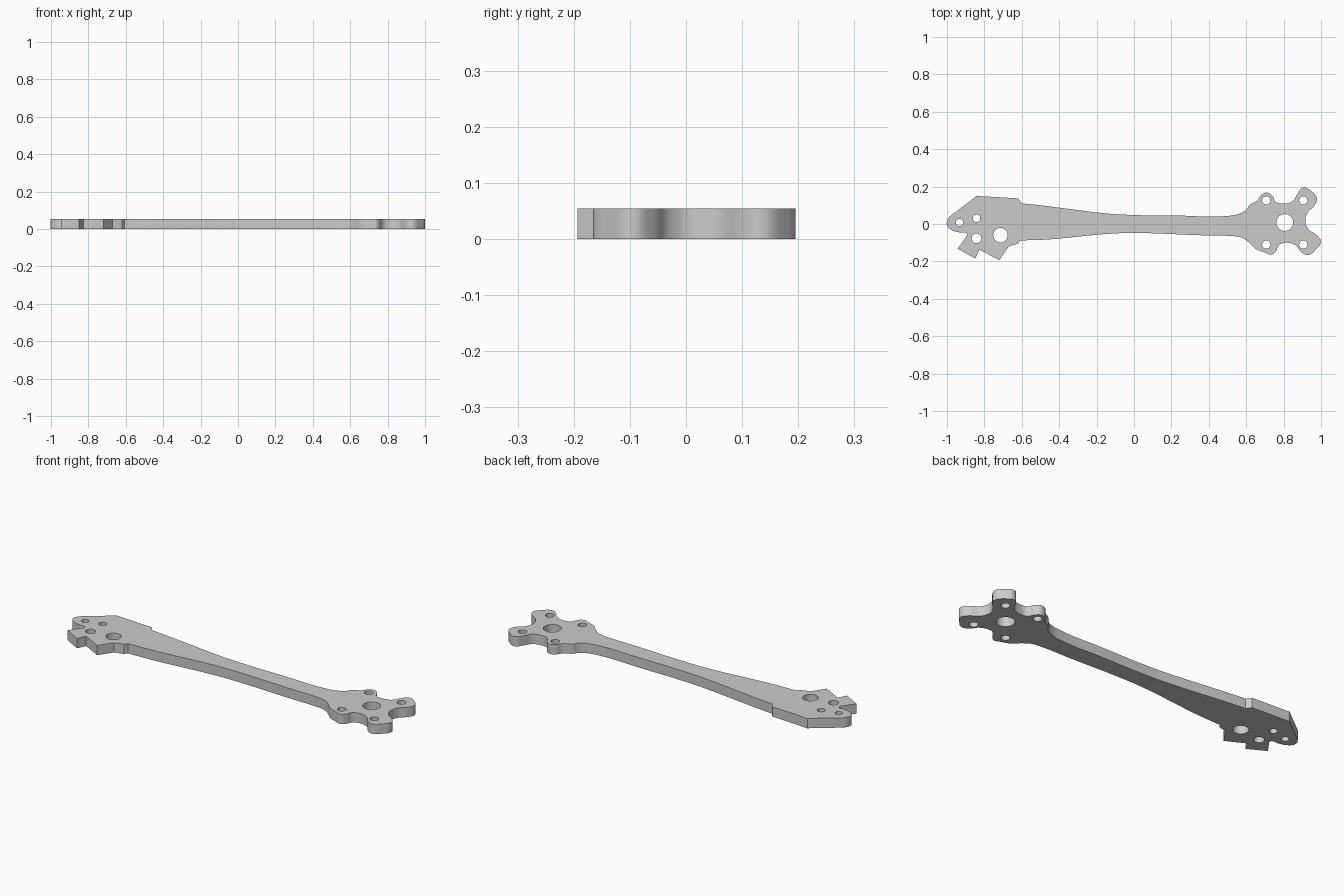
import bpy
import bmesh

THICKNESS = 0.054

default_cube = bpy.data.objects.get("Cube")
if default_cube:
    bpy.data.objects.remove(default_cube, do_unlink=True)


def make_material(name, color):
    material = bpy.data.materials.new(name)
    material.use_nodes = True
    material.diffuse_color = color
    material.node_tree.nodes["Principled BSDF"].inputs["Base Color"].default_value = color
    return material


def add_loop(curve, runs):
    """Add a closed outline made of runs of (handle type, points)."""
    points = [(kind, co) for kind, run in runs for co in run]
    spline = curve.splines.new('BEZIER')
    spline.bezier_points.add(len(points) - 1)
    spline.use_cyclic_u = True
    for knot, (kind, co) in zip(spline.bezier_points, points):
        knot.co = (co[0], co[1], 0)
    for knot, (kind, co) in zip(spline.bezier_points, points):
        knot.handle_left_type = kind
        knot.handle_right_type = kind


def add_hole(curve, x, y, radius):
    """Add a round hole through the plate."""
    add_loop(curve, [('AUTO', [(x + radius, y), (x, y + radius),
                               (x - radius, y), (x, y - radius)])])


# Angular root of the arm, upper edge
root_upper = [(-0.985, 0.04), (-0.842, 0.15), (-0.62, 0.137), (-0.60, 0.11)]

# Tapered shaft, upper and lower edges
shaft_upper = [(-0.5, 0.1), (-0.29, 0.073), (-0.13, 0.055), (0, 0.048),
               (0.24, 0.045), (0.5, 0.043), (0.565, 0.056), (0.603, 0.08)]
shaft_lower = [(0.617, -0.1), (0.575, -0.073), (0.51, -0.064), (0.35, -0.06),
               (0, -0.048), (-0.13, -0.052), (-0.32, -0.07), (-0.45, -0.082)]

# Motor mount with four rounded lobes
mount = [(0.617, 0.1), (0.66, 0.127), (0.685, 0.158), (0.715, 0.167),
         (0.742, 0.147), (0.758, 0.118), (0.805, 0.109), (0.85, 0.124),
         (0.872, 0.158), (0.903, 0.194), (0.95, 0.174), (0.978, 0.135),
         (0.965, 0.1), (0.928, 0.06), (0.916, 0.013), (0.935, -0.03),
         (0.975, -0.058), (0.999, -0.095), (0.972, -0.137), (0.93, -0.166),
         (0.895, -0.15), (0.865, -0.115), (0.815, -0.1), (0.775, -0.113),
         (0.758, -0.145), (0.735, -0.163), (0.70, -0.153), (0.65, -0.132)]

# Stepped lower edge of the root, with its slot and rounded tip
root_lower = [(-0.607, -0.088), (-0.62, -0.105), (-0.67, -0.12),
              (-0.72, -0.193), (-0.826, -0.137), (-0.849, -0.184),
              (-0.943, -0.132), (-0.893, -0.062)]
tip = [(-0.897, -0.048), (-0.93, -0.045), (-0.978, -0.03), (-1.0, -0.005),
       (-0.998, 0.02)]

# Flat plate cut from the closed outline
curve = bpy.data.curves.new("arm_plate", 'CURVE')
curve.dimensions = '2D'
curve.fill_mode = 'BOTH'
curve.resolution_u = 6
curve.extrude = THICKNESS / 2
add_loop(curve, [('VECTOR', root_upper), ('AUTO', shaft_upper + mount + shaft_lower),
                 ('VECTOR', root_lower), ('AUTO', tip)])

# Mounting holes at the root
add_hole(curve, -0.933, 0.008, 0.019)
add_hole(curve, -0.842, 0.03, 0.02)
add_hole(curve, -0.842, -0.077, 0.026)
add_hole(curve, -0.714, -0.06, 0.039)

# Shaft hole and four screw holes at the motor mount
add_hole(curve, 0.806, 0.008, 0.045)
for side_x in (-1, 1):
    for side_y in (-1, 1):
        add_hole(curve, 0.806 + side_x * 0.099, 0.008 + side_y * 0.118, 0.022)

# Turn the profile into a clean solid resting on the ground
arm = bpy.data.objects.new("arm_plate", curve)
bpy.context.scene.collection.objects.link(arm)
bpy.ops.object.select_all(action='DESELECT')
arm.select_set(True)
bpy.context.view_layer.objects.active = arm
bpy.ops.object.convert(target='MESH')
arm = bpy.context.view_layer.objects.active

bm = bmesh.new()
bm.from_mesh(arm.data)
bmesh.ops.remove_doubles(bm, verts=bm.verts, dist=0.0001)
bmesh.ops.translate(bm, verts=bm.verts, vec=(0, 0, THICKNESS / 2))
bmesh.ops.recalc_face_normals(bm, faces=bm.faces)
bm.to_mesh(arm.data)
bm.free()

arm.data.materials.clear()
arm.data.materials.append(make_material("plain grey", (0.6, 0.6, 0.6, 1)))
bpy.ops.object.shade_smooth_by_angle()
